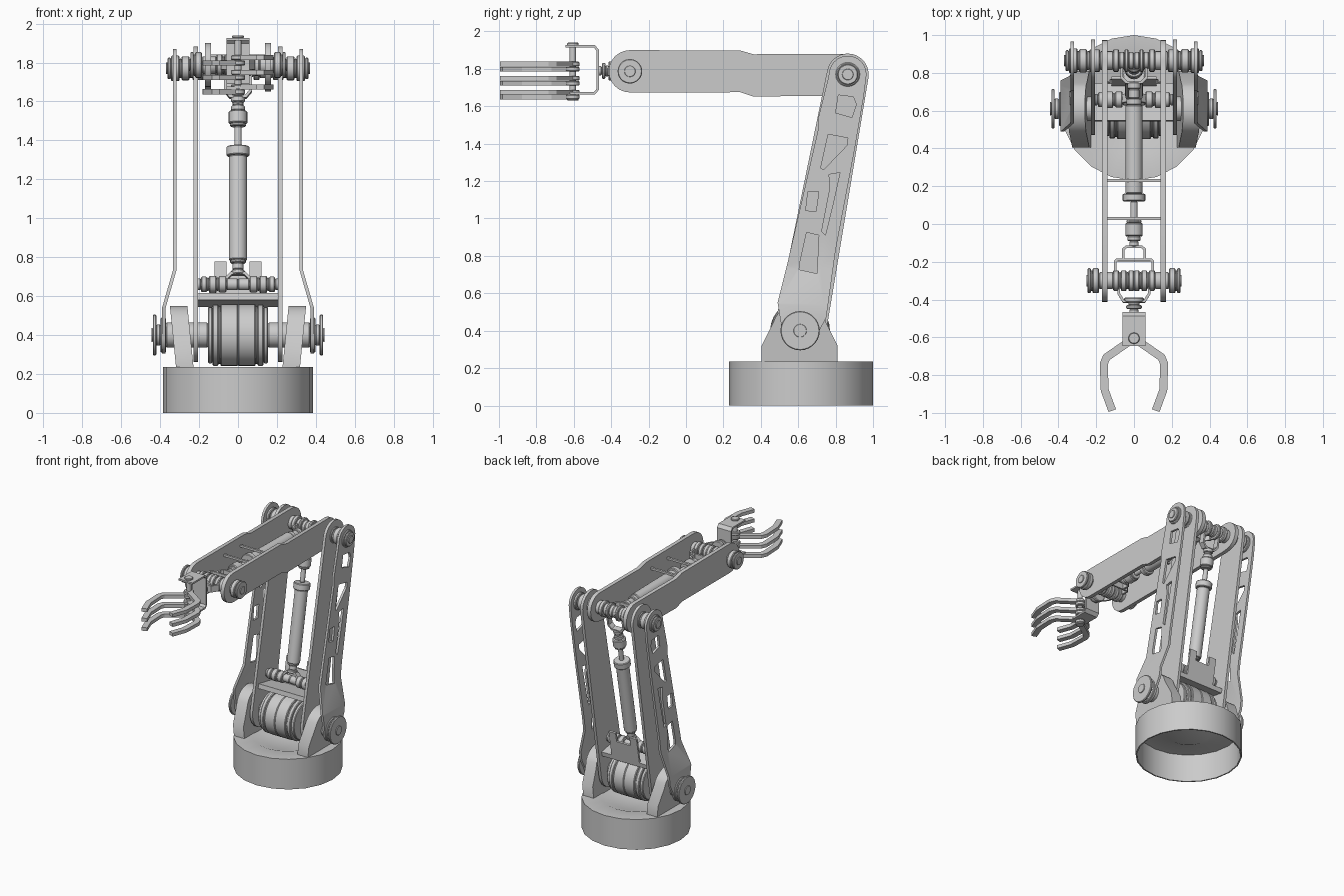
import bpy, bmesh
from math import sin, cos, pi, radians
from mathutils import Matrix, Vector

if "Cube" in bpy.data.objects:
    bpy.data.objects.remove(bpy.data.objects["Cube"])

SHOULDER, ELBOW, WRIST = (0.61, 0.40), (0.865, 1.77), (-0.30, 1.787)


def finish(name, bm, smooth=True):
    bmesh.ops.recalc_face_normals(bm, faces=bm.faces)
    me = bpy.data.meshes.new(name)
    bm.to_mesh(me)
    bm.free()
    ob = bpy.data.objects.new(name, me)
    bpy.context.collection.objects.link(ob)
    if smooth:
        for o in bpy.context.selected_objects:
            o.select_set(False)
        ob.select_set(True)
        bpy.context.view_layer.objects.active = ob
        bpy.ops.object.shade_smooth_by_angle(angle=radians(35))
    return ob


def frame(a, b):
    """Local frame at joint a: Z runs to joint b, X is world X."""
    d = Vector((0, b[0] - a[0], b[1] - a[1])).normalized()
    x = Vector((1, 0, 0))
    m = Matrix((x, d.cross(x), d)).transposed().to_4x4()
    return Matrix.Translation((0, a[0], a[1])) @ m


def along_x(y, z):
    return Matrix.Translation((0, y, z)) @ Matrix.Rotation(pi / 2, 4, 'Y')


def lathe(name, profile, mat, n=20):
    bm = bmesh.new()
    rings = []
    for t, r in profile:
        k = n if r > 0 else 1
        rings.append([bm.verts.new(mat @ Vector((r * cos(2 * pi * i / n), r * sin(2 * pi * i / n), t)))
                      for i in range(k)])
    for a, b in zip(rings, rings[1:]):
        for i in range(n):
            q = [a[i % len(a)], a[(i + 1) % len(a)], b[(i + 1) % len(b)], b[i % len(b)]]
            bm.faces.new(list(dict.fromkeys(q)))
    return finish(name, bm)


def stepped(name, segs, mat, mirror=False, n=20):
    """Turned part from (start, end, radius) steps."""
    if mirror:
        segs = [(-b, -a, r) for a, b, r in reversed(segs)] + segs
    prof = [(segs[0][0], 0)]
    for a, b, r in segs:
        c = min(0.005, (b - a) * 0.25)
        prof += [(a, r - c), (a + c, r), (b - c, r), (b, r - c)]
    return lathe(name, prof + [(segs[-1][1], 0)], mat, n)


def arc(c, r, a0, a1, n=12):
    return [(c[0] + r * cos(radians(a0 + (a1 - a0) * i / n)),
             c[1] + r * sin(radians(a0 + (a1 - a0) * i / n))) for i in range(n + 1)]


def plate(name, outline, x, thick, holes=(), bend=None, cuts=()):
    """Flat side plate from a (y, z) outline, with holes and an optional bend."""
    cu = bpy.data.curves.new(name, 'CURVE')
    cu.dimensions, cu.fill_mode, cu.extrude = '2D', 'BOTH', thick / 2
    for pts in [outline, *holes]:
        s = cu.splines.new('POLY')
        s.points.add(len(pts) - 1)
        for p, (a, b) in zip(s.points, pts):
            p.co = (a, b, 0, 1)
        s.use_cyclic_u = True
    tmp = bpy.data.objects.new(name + "_curve", cu)
    bpy.context.collection.objects.link(tmp)
    dg = bpy.context.evaluated_depsgraph_get()
    me = bpy.data.meshes.new_from_object(tmp.evaluated_get(dg))
    bpy.data.objects.remove(tmp)
    bm = bmesh.new()
    bm.from_mesh(me)
    bmesh.ops.remove_doubles(bm, verts=bm.verts, dist=1e-5)
    for v in bm.verts:
        v.co = (v.co.z, v.co.x, v.co.y)
    for z in cuts:
        bmesh.ops.bisect_plane(bm, geom=bm.verts[:] + bm.edges[:] + bm.faces[:],
                               plane_co=(0, 0, z), plane_no=(0, 0, 1))
    side = 1 if x > 0 else -1
    for v in bm.verts:
        v.co.x += x + (side * bend(v.co.z) if bend else 0)
    return finish(name, bm)


def strap(name, pts, width, thick, mat):
    """Bent strip: (x, u) path in the frame, width across it."""
    bm = bmesh.new()
    rows = [[bm.verts.new(mat @ Vector((a, w, b))) for w in (-width / 2, width / 2)] for a, b in pts]
    for p, q in zip(rows, rows[1:]):
        bm.faces.new((p[0], p[1], q[1], q[0]))
    ob = finish(name, bm, False)
    m = ob.modifiers.new("thickness", 'SOLIDIFY')
    m.thickness, m.offset, m.use_even_offset = thick, 0, True
    return ob


def fork(name, half, width, mat):
    strap(name, half + [(-x, u) for x, u in reversed(half)], width, 0.014, mat)


def box(name, lo, hi, mat):
    bm = bmesh.new()
    bmesh.ops.create_cube(bm, size=1)
    for v in bm.verts:
        v.co = mat @ Vector([l + (c + 0.5) * (h - l) for l, h, c in zip(lo, hi, v.co)])
    return finish(name, bm, False)


arm, fore = frame(SHOULDER, ELBOW), frame(ELBOW, WRIST)

# Hollow round base with dished top
lathe("base", [(.19, 0), (.195, .15), (.235, .25), (.235, .385), (0, .385), (0, .375),
               (.22, .375), (.22, .25), (.175, .15), (.17, 0)], Matrix.Translation((0, .615, 0)))

# Axles and rollers across the joints
stepped("shoulder_drum", [(0, .09, .16), (.09, .1, .15), (.1, .13, .158), (.13, .155, .145),
                          (.155, .37, .065), (.37, .398, .09), (.398, .42, .055), (.42, .438, .105),
                          (.438, .445, .035)], along_x(*SHOULDER), True, 28)
stepped("elbow_axle", [(0, .03, .045), (.03, .05, .06), (.05, .08, .045), (.08, .11, .06), (.11, .18, .05),
                       (.18, .235, .06), (.235, .25, .05), (.25, .29, .062), (.29, .3, .05),
                       (.3, .345, .065), (.345, .362, .055), (.362, .37, .03)], along_x(*ELBOW), True)
stepped("wrist_axle", [(0, .03, .055), (.03, .04, .045), (.04, .07, .055), (.07, .08, .045), (.08, .11, .055),
                       (.11, .185, .045), (.185, .22, .066), (.22, .228, .055), (.228, .245, .066),
                       (.245, .252, .03)], along_x(*WRIST), True)
pivot = arm @ Vector((0, 0, .265))
stepped("piston_roller", [(0, .06, .03), (.06, .1, .042), (.1, .11, .034), (.11, .15, .044), (.15, .16, .034),
                          (.16, .19, .04), (.19, .21, .03)], along_x(pivot.y, pivot.z), True)

# Side plates, mirrored
bracket = ([(.405, .23), (.405, .32), (.465, .44)] + arc(SHOULDER, .15, 150, 30)
           + [(.75, .44), (.81, .32), (.81, .23)])
inner = arc(ELBOW, .112, -10.5, 169.5) + arc(SHOULDER, .138, 169.5, 349.5)
outer = ([(.49, .55), (.54, .75), (.705, 1.47), (.705, 1.53), (.76, 1.75)] + arc(ELBOW, .1, 165, 0)
         + [(.95, 1.65), (.90, 1.36), (.80, .83), (.75, .47)] + arc(SHOULDER, .095, -10, -170))
upper = (arc(WRIST, .113, 90, 270) + [(.29, 1.675), (.36, 1.652), (.84, 1.657)]
         + arc(ELBOW, .11, -90, 90) + [(.36, 1.878), (.29, 1.898)])
holes = [[(.815, 1.66), (.895, 1.65), (.91, 1.61), (.887, 1.54), (.8, 1.565)],
         [(.76, 1.45), (.865, 1.43), (.86, 1.39), (.735, 1.26), (.72, 1.27)],
         [(.765, 1.235), (.823, 1.245), (.785, 1.075), (.745, .91), (.725, .93), (.77, 1.16)],
         [(.652, 1.145), (.71, 1.145), (.695, 1.037), (.64, 1.043)],
         [(.645, .925), (.71, .91), (.70, .706), (.605, .727), (.61, .77)]]
for side, tag in ((-1, "left"), (1, "right")):
    plate(f"base_bracket_{tag}", bracket, side * .29, .09, bend=lambda z: (z - .4) * .1)
    plate(f"lower_arm_inner_plate_{tag}", inner, side * .217, .022)
    plate(f"lower_arm_outer_plate_{tag}", outer, side * .326, .018, holes,
          lambda z: .055 * min(max((.73 - z) / .19, 0), 1), (.73, .54))
    plate(f"forearm_plate_{tag}", upper, side * .154, .03)

# Platform and notched wall under the lower piston
box("piston_platform", (-.207, -.1, .165), (.207, .1, .2), arm)
box("piston_wall", (-.12, .085, .2), (.12, .1, .33), arm)
for s in (-1, 1):
    box("piston_wall_tab", (s * .09 - .03, .085, .33), (s * .09 + .03, .1, .40), arm)

# Pistons with their forks
stepped("lower_piston", [(.315, .34, .035), (.34, .375, .028), (.375, .39, .04), (.39, .935, .047),
                         (.935, .985, .06), (.985, 1.09, .018), (1.09, 1.105, .04), (1.105, 1.17, .048),
                         (1.17, 1.2, .035), (1.2, 1.215, .028), (1.215, 1.245, .035)], arm)
fork("lower_piston_base_fork", [(-.06, .25), (-.06, .295), (-.035, .32)], .045, arm)
fork("lower_piston_tip_fork", [(-.065, 1.39), (-.065, 1.275), (-.04, 1.245)], .045, arm)
stepped("forearm_piston", [(.115, .15, .035), (.15, .2, .028), (.2, .235, .04), (.235, .705, .045),
                           (.705, .745, .06), (.745, .845, .018), (.845, .86, .04), (.86, .93, .046),
                           (.93, .955, .035), (.955, .985, .025)], fore)
fork("forearm_piston_base_fork", [(-.065, 0), (-.065, .09), (-.04, .115)], .045, fore)
fork("forearm_piston_tip_fork", [(-.057, 1.06), (-.057, 1.0), (-.04, .985)], .04, fore)
fork("wrist_rear_fork", [(-.1, 1.165), (-.1, 1.065), (-.09, 1.055)], .045, fore)
for u in (.635, .835):
    box("forearm_cross_bar", (-.145, -.008, u - .008), (.145, .008, u + .008),
        Matrix.Translation((0, 0, .05)) @ fore)

# Wrist fork, neck and gripper bracket
fork("wrist_front_fork", [(-.08, 1.15), (-.08, 1.235), (-.055, 1.275)], .05, fore)
stepped("wrist_neck", [(1.255, 1.28, .052), (1.28, 1.295, .03), (1.295, 1.315, .042), (1.315, 1.34, .025)], fore)
side_frame = Matrix(((0, 1, 0, 0), (1, 0, 0, 0), (0, 0, 1, 0), (0, 0, 0, 1)))
strap("gripper_bracket", [(-.645, 1.92), (-.49, 1.92), (-.472, 1.90), (-.472, 1.69), (-.49, 1.67), (-.645, 1.67)],
      .12, .013, side_frame)
stepped("gripper_pin", [(1.63, 1.64, .03), (1.64, 1.925, .018), (1.925, 1.94, .03)],
        Matrix.Translation((0, -.605, 0)))

# Claw fingers, interleaved left and right
flat_frame = Matrix(((1, 0, 0, 0), (0, 0, 1, 0), (0, 1, 0, 0), (0, 0, 0, 1)))
claw = [(0, -.605), (.145, -.705), (.16, -.74), (.155, -.88), (.115, -.988)]
for s, zs in ((1, (1.825, 1.75, 1.675)), (-1, (1.798, 1.723, 1.65))):
    for z in zs:
        lift = Matrix.Translation((0, 0, z))
        strap("finger", [(s * a, b) for a, b in claw], .026, .042, lift @ flat_frame)
        stepped("finger_hub", [(-.013, .013, .036)], Matrix.Translation((0, -.605, z)))
